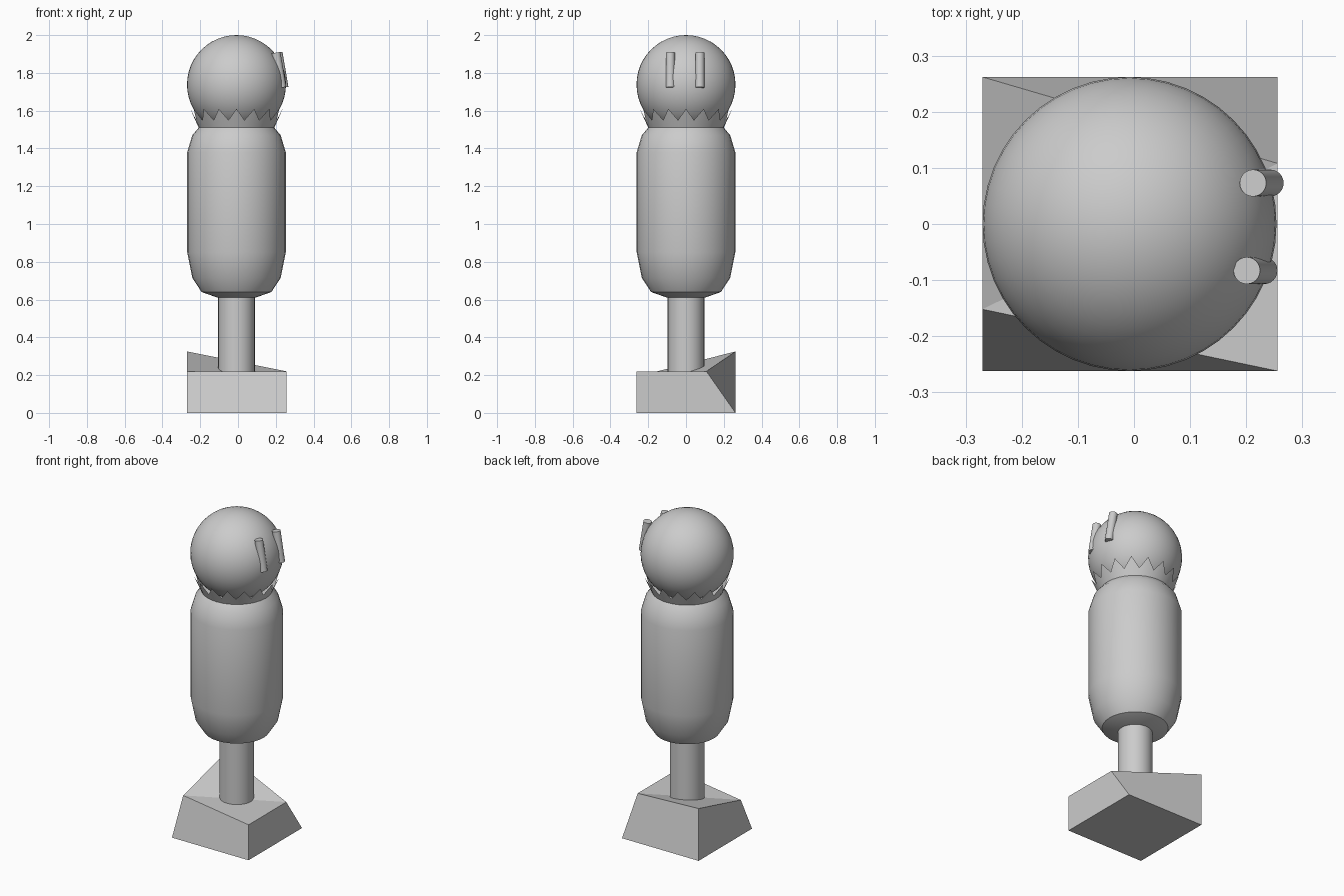
import bpy, bmesh, math
from mathutils import Vector

if "Cube" in bpy.data.objects:
    bpy.data.objects.remove(bpy.data.objects["Cube"])

CX = -0.008  # figure axis sits slightly left because of the eyes

grey = bpy.data.materials.new("plain grey")
grey.diffuse_color = (0.6, 0.6, 0.6, 1)
grey.use_nodes = True
grey.node_tree.nodes["Principled BSDF"].inputs["Base Color"].default_value = grey.diffuse_color


def finish(obj, angle=None):
    obj.data.materials.append(grey)
    bpy.ops.object.select_all(action='DESELECT')
    obj.select_set(True)
    bpy.context.view_layer.objects.active = obj
    if angle:
        bpy.ops.object.shade_smooth_by_angle(angle=math.radians(angle))
    return obj


def mesh_object(name, verts, faces, angle=None):
    me = bpy.data.meshes.new(name)
    me.from_pydata(verts, [], faces)
    obj = bpy.data.objects.new(name, me)
    bpy.context.collection.objects.link(obj)
    return finish(obj, angle)


def lathe(name, profile, n, angle):
    """Closed solid of revolution from (radius, z) points, bottom to top."""
    verts = [(CX + r * math.cos(2 * math.pi * i / n), r * math.sin(2 * math.pi * i / n), z)
             for r, z in profile for i in range(n)]
    faces = [(k * n + i, k * n + (i + 1) % n, (k + 1) * n + (i + 1) % n, (k + 1) * n + i)
             for k in range(len(profile) - 1) for i in range(n)]
    faces.append(tuple(reversed(range(n))))
    faces.append(tuple((len(profile) - 1) * n + i for i in range(n)))
    return mesh_object(name, verts, faces, angle)


# Lopsided block base, raised at its back left corner
x0, x1, y0, y1 = -0.27, 0.256, -0.262, 0.262
mesh_object("base",
            [(x0, y0, 0), (x1, y0, 0), (x1, y1, 0), (x0, y1, 0),
             (x0, -0.152, 0.22), (x1, y0, 0.22), (x1, 0.108, 0.22), (x0, y1, 0.325)],
            [(3, 2, 1, 0), (0, 1, 5, 4), (1, 2, 6, 5), (2, 3, 7, 6), (3, 0, 4, 7),
             (4, 5, 6), (4, 6, 7)])

# Stem and rounded body
lathe("stem", [(0.097, 0.2), (0.097, 0.63)], 32, 35)
lathe("body", [(0.1, 0.61), (0.185, 0.64), (0.234, 0.715), (0.261, 0.85),
               (0.261, 1.38), (0.234, 1.47), (0.2, 1.51)], 32, 35)

# Head
bpy.ops.mesh.primitive_uv_sphere_add(segments=48, ring_count=24, radius=0.262,
                                     location=(CX, 0, 1.738))
head = bpy.context.object
head.name = "head"
finish(head, 40)

# Flared collar with pointed teeth
teeth = 16
verts, faces = [], []
for i in range(teeth * 2):
    a = math.pi * i / teeth
    r, z = (0.245, 1.61) if i % 2 == 0 else (0.217, 1.55)
    verts += [(CX + 0.198 * math.cos(a), 0.198 * math.sin(a), 1.505),
              (CX + r * math.cos(a), r * math.sin(a), z)]
for i in range(teeth * 2):
    j = (i + 1) % (teeth * 2)
    faces.append((2 * i, 2 * j, 2 * j + 1, 2 * i + 1))
mesh_object("collar", verts, faces, 30)

# Two tilted rod eyes on the +x side of the head
for name, y, shift in (("eye_back", 0.073, 0.0), ("eye_front", -0.083, -0.011)):
    low = Vector((0.243 + shift, y, 1.722))
    high = Vector((0.212 + shift, y, 1.907))
    axis = high - low
    bpy.ops.mesh.primitive_cylinder_add(
        vertices=24, radius=0.024, depth=axis.length, location=(low + high) / 2,
        rotation=axis.to_track_quat('Z', 'Y').to_euler())
    eye = bpy.context.object
    eye.name = name
    finish(eye, 35)
